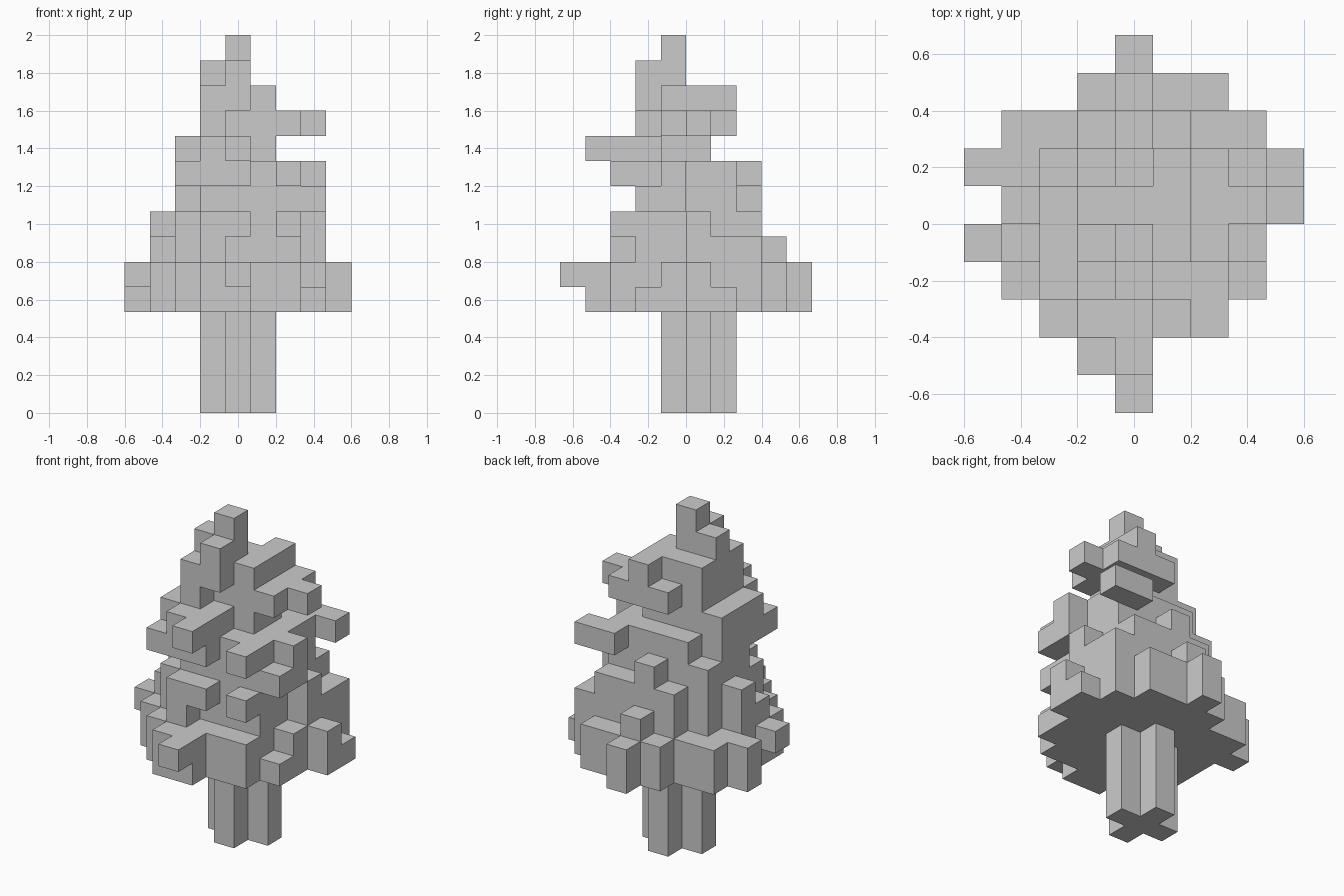
import bpy

if "Cube" in bpy.data.objects:
    bpy.data.objects.remove(bpy.data.objects["Cube"])

U = 2 / 15  # edge of one cube

# Boxes of cubes, inclusive cell ranges: x0, x1, y0, y1, z0, z1
TRUNK = [(-1, 1, 0, 0, 0, 3), (0, 0, -1, 1, 0, 3)]

SKIRT = [
    (-4, -4, 1, 1, 4, 5), (-4, -4, -1, -1, 5, 5), (-3, -3, -2, 2, 4, 5),
    (-2, -2, -3, 2, 4, 5), (-1, -1, -4, 3, 4, 5), (0, 0, -4, 4, 4, 5),
    (0, 0, -5, -5, 5, 5), (1, 2, -3, 3, 4, 5), (3, 3, -1, 2, 4, 5),
    (3, 3, -2, -2, 4, 4), (4, 4, 0, 0, 4, 5), (4, 4, 1, 1, 4, 4),
]
MIDDLE = [
    (-1, 2, -2, 1, 6, 8), (-1, 2, 2, 2, 6, 7), (-2, -2, -1, 1, 6, 8),
    (-2, -2, -2, -2, 6, 7), (-3, -3, 0, 0, 6, 7), (-3, -3, -1, -1, 6, 6),
    (0, 0, 2, 2, 8, 8), (0, 0, 3, 3, 6, 6), (-1, -1, -3, -3, 6, 7),
    (0, 0, -3, -3, 7, 7), (2, 2, -3, -3, 7, 7), (3, 3, 0, 0, 6, 7),
    (3, 3, 1, 2, 6, 6), (3, 3, -2, -1, 8, 8),
]
UPPER = [
    (-2, -2, -3, 0, 9, 9), (-2, -2, -2, 0, 10, 10), (-1, 0, -3, 1, 9, 9),
    (-1, 0, -3, 0, 10, 10), (0, 0, -4, -4, 10, 10), (1, 1, -2, 1, 9, 9),
    (1, 1, -1, 0, 10, 10), (2, 2, -3, 2, 9, 9), (3, 3, -1, -1, 9, 9),
    (3, 3, 2, 2, 9, 9),
]
CROWN = [
    (-1, -1, -2, 0, 11, 12), (0, 0, -1, 0, 11, 12), (0, 0, 1, 1, 11, 11),
    (0, 0, -2, -2, 12, 13), (1, 1, -1, 1, 11, 12), (2, 2, -1, 1, 11, 11),
    (3, 3, 0, 0, 11, 11), (-1, -1, -1, -1, 13, 13), (0, 0, -1, -1, 13, 14),
]


def fill(boxes):
    return {(x, y, z)
            for x0, x1, y0, y1, z0, z1 in boxes
            for x in range(x0, x1 + 1)
            for y in range(y0, y1 + 1)
            for z in range(z0, z1 + 1)}


def build(name, cells, solid):
    """Skin the cells, keeping only faces that are open to the air."""
    index, faces = {}, []
    for cell in sorted(cells):
        for a in range(3):
            b, c = (a + 1) % 3, (a + 2) % 3
            for side in (0, 1):
                near = list(cell)
                near[a] += 2 * side - 1
                if tuple(near) in solid:
                    continue
                quad = []
                for db, dc in ((0, 0), (1, 0), (1, 1), (0, 1)):
                    p = list(cell)
                    p[a] += side
                    p[b] += db
                    p[c] += dc
                    quad.append(index.setdefault(tuple(p), len(index)))
                faces.append(quad if side else quad[::-1])
    verts = [((x - 0.5) * U, y * U, z * U) for x, y, z in index]
    mesh = bpy.data.meshes.new(name)
    mesh.from_pydata(verts, [], faces)
    mesh.update()
    obj = bpy.data.objects.new(name, mesh)
    bpy.context.collection.objects.link(obj)


trunk = fill(TRUNK)
foliage = fill(SKIRT + MIDDLE + UPPER + CROWN)
build("trunk", trunk, trunk | foliage)
build("foliage", foliage, trunk | foliage)
